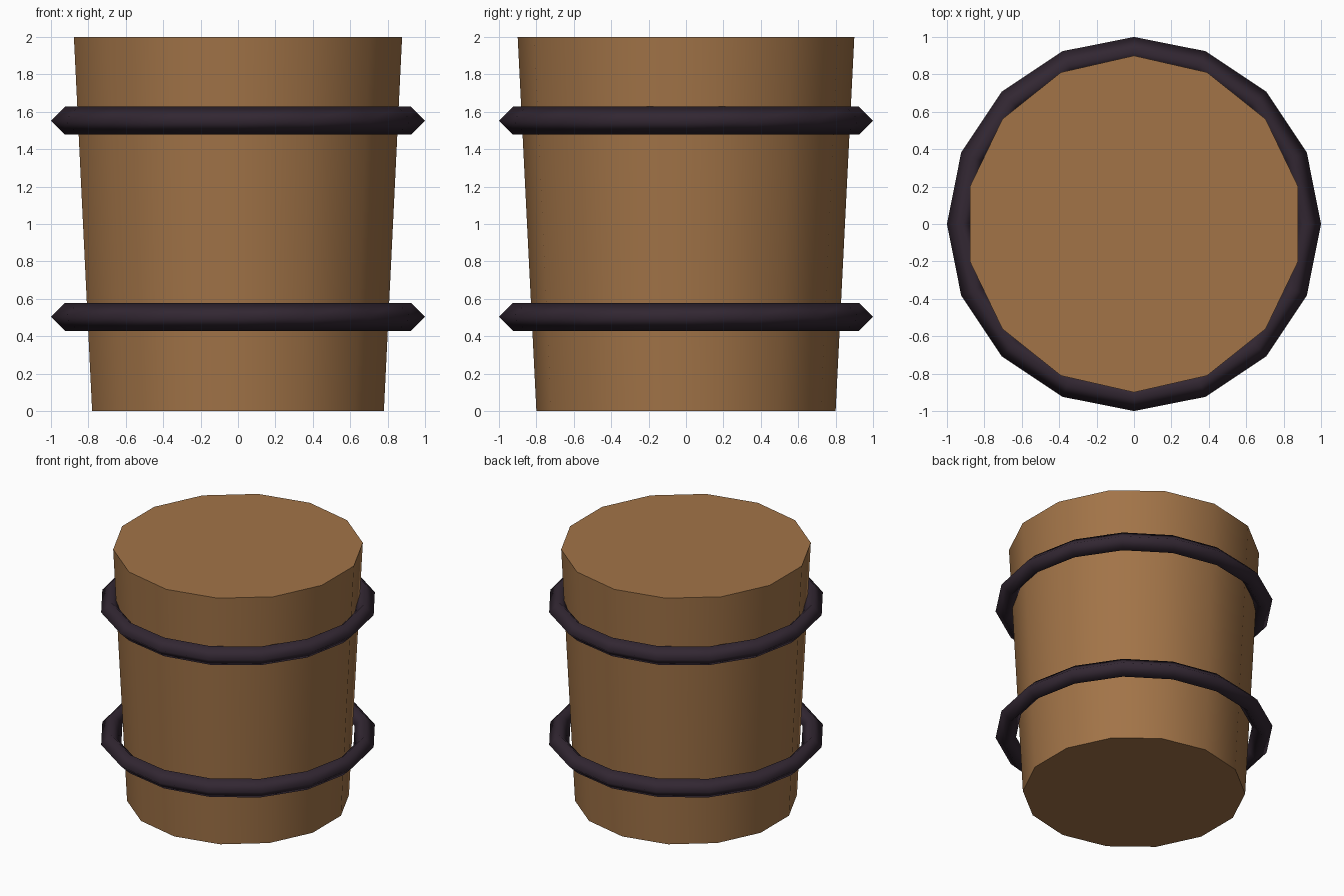
import bpy
from math import pi, radians

cube = bpy.data.objects.get("Cube")
if cube:
    bpy.data.objects.remove(cube, do_unlink=True)


def make_material(name, color):
    mat = bpy.data.materials.new(name)
    mat.use_nodes = True
    mat.diffuse_color = color
    bsdf = next(n for n in mat.node_tree.nodes if n.type == 'BSDF_PRINCIPLED')
    bsdf.inputs["Base Color"].default_value = color
    return mat


def finish(name, mat, angle):
    obj = bpy.context.object
    obj.name = name
    obj.data.materials.append(mat)
    bpy.ops.object.transform_apply(location=False, rotation=True, scale=True)
    bpy.ops.object.shade_smooth_by_angle(angle=angle)
    return obj


wood = make_material("brown wood", (0.36, 0.174, 0.064, 1))
iron = make_material("dark iron", (0.032, 0.02, 0.032, 1))

# Tapered barrel body with flat capped ends, a corner pointing along y
bpy.ops.mesh.primitive_cone_add(vertices=14, radius1=0.8, radius2=0.9, depth=2,
                                location=(0, 0, 1))
body = finish("barrel_body", wood, radians(40))

# Two hoops of diamond cross-section, rounded by smooth shading
for name, z in (("lower_hoop", 0.503), ("upper_hoop", 1.553)):
    bpy.ops.mesh.primitive_torus_add(major_segments=16, minor_segments=4,
                                     major_radius=0.926, minor_radius=0.074,
                                     location=(0, 0, z))
    finish(name, iron, pi)
